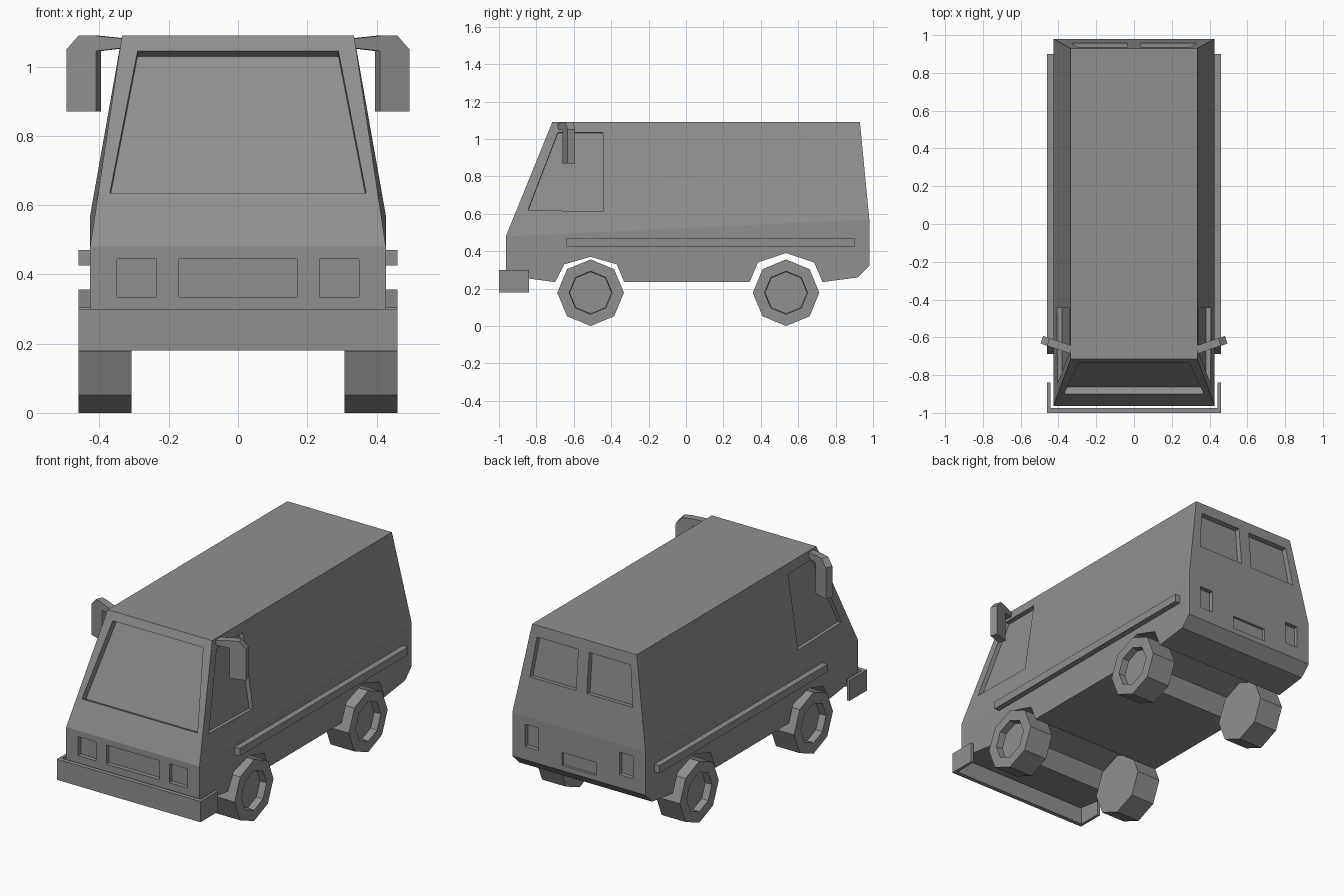
import bpy, bmesh
from mathutils import Vector

cube = bpy.data.objects.get("Cube")
if cube:
    bpy.data.objects.remove(cube, do_unlink=True)

paint = bpy.data.materials.new("plain_grey")
paint.use_nodes = True
GREY = (0.28, 0.28, 0.28, 1)
paint.diffuse_color = GREY
paint.node_tree.nodes["Principled BSDF"].inputs["Base Color"].default_value = GREY


def finish(name, bm):
    bmesh.ops.recalc_face_normals(bm, faces=bm.faces)
    mesh = bpy.data.meshes.new(name)
    bm.to_mesh(mesh)
    bm.free()
    mesh.materials.append(paint)
    ob = bpy.data.objects.new(name, mesh)
    bpy.context.collection.objects.link(ob)
    return ob


def loft(bm, rings):
    """Join rings of points into a closed solid."""
    vs = [[bm.verts.new(p) for p in ring] for ring in rings]
    n = len(vs[0])
    for a, b in zip(vs, vs[1:]):
        for i in range(n):
            j = (i + 1) % n
            bm.faces.new((a[i], a[j], b[j], b[i]))
    bm.faces.new(vs[0])
    bm.faces.new(vs[-1])


def prism(bm, pts, offset):
    offset = Vector(offset)
    loft(bm, [pts, [Vector(p) + offset for p in pts]])


def recess(bm, pts, outward, depth):
    """Cutter that sinks an outline into a surface."""
    n = Vector(outward).normalized()
    loft(bm, [[Vector(p) + n * 0.03 for p in pts],
              [Vector(p) - n * depth for p in pts]])


def box_pts(x0, x1, z0, z1, y):
    return [(x0, y, z0), (x1, y, z0), (x1, y, z1), (x0, y, z1)]


# Body: vertical lower sides with wheel arches, tapering upper cabin
W, ROOF_W, ROOF_Z = 0.427, 0.335, 1.09
lower = [(-0.963, 0.48), (-0.963, 0.27), (-0.70, 0.235),
         (-0.65, 0.33), (-0.51, 0.37), (-0.37, 0.33), (-0.33, 0.235),
         (0.34, 0.235), (0.385, 0.34), (0.535, 0.39), (0.685, 0.34),
         (0.73, 0.235), (0.92, 0.26), (0.98, 0.32), (0.98, 0.57)]
upper = [(0.93, ROOF_Z), (-0.715, ROOF_Z)]
bm = bmesh.new()
sides = []
for s in (-1, 1):
    low = [bm.verts.new((s * W, y, z)) for y, z in lower]
    top = [bm.verts.new((s * ROOF_W, y, z)) for y, z in upper]
    bm.faces.new(low)
    bm.faces.new((low[0], low[-1], top[0]))
    bm.faces.new((low[0], top[0], top[1]))
    sides.append(low + top)
a, b = sides
for i in range(len(a)):
    j = (i + 1) % len(a)
    bm.faces.new((a[i], a[j], b[j], b[i]))
body = finish("body", bm)

# Recessed windows, lamps, grille and number plate
bm = bmesh.new()


def front_y(z):
    return -0.963 + 0.248 * (z - 0.48) / 0.61


def rear_y(z):
    return 0.98 - 0.05 * (z - 0.57) / 0.52


def side_x(z):
    return W - (W - ROOF_W) * (z - 0.48) / 0.61


screen = [(-0.37, 0.635), (0.37, 0.635), (0.29, 1.045), (-0.29, 1.045)]
recess(bm, [(x, front_y(z), z) for x, z in screen], (0, -0.61, 0.248), 0.04)
recess(bm, box_pts(-0.17, 0.17, 0.335, 0.445, -0.963), (0, -1, 0), 0.025)
recess(bm, box_pts(-0.11, 0.11, 0.35, 0.425, 0.98), (0, 1, 0), 0.015)
door_window = [(-0.845, 0.62), (-0.445, 0.612), (-0.445, 1.035), (-0.685, 1.035)]
rear_window = [(0.035, 0.795), (0.33, 0.795), (0.30, 1.025), (0.035, 1.025)]
for s in (-1, 1):
    recess(bm, [(s * side_x(z), y, z) for y, z in door_window], (s * 0.61, 0, 0.092), 0.025)
    recess(bm, [(s * x, rear_y(z), z) for x, z in rear_window], (0, 0.52, 0.05), 0.03)
    recess(bm, box_pts(s * 0.235, s * 0.35, 0.335, 0.445, -0.963), (0, -1, 0), 0.025)
    recess(bm, box_pts(s * 0.26, s * 0.345, 0.395, 0.525, 0.98), (0, 1, 0), 0.025)
cutter = finish("recess_cutter", bm)
cutter.hide_render = True

mod = body.modifiers.new("recesses", "BOOLEAN")
mod.operation = "DIFFERENCE"
mod.solver = "EXACT"
mod.object = cutter
bpy.context.view_layer.update()
graph = bpy.context.evaluated_depsgraph_get()
cut_mesh = bpy.data.meshes.new_from_object(body.evaluated_get(graph))
body.modifiers.clear()
body.data = cut_mesh
bpy.data.objects.remove(cutter, do_unlink=True)

# Wrap-around front bumper
bm = bmesh.new()
half = [(0.46, -0.84), (0.46, -1.0), (-0.46, -1.0), (-0.46, -0.84),
        (-0.443, -0.84), (-0.443, -0.975), (0.443, -0.975), (0.443, -0.84)]
prism(bm, [(x, y, 0.18) for x, y in half], (0, 0, 0.12))
finish("front_bumper", bm)

# Parts on both sides
R = 0.178
mirror_outline = [(0.325, 1.08), (0.42, 1.09), (0.46, 1.09), (0.495, 1.05),
                  (0.495, 0.87), (0.41, 0.87), (0.41, 1.045), (0.325, 1.055)]
for side, s in (("right", -1), ("left", 1)):
    # Octagonal wheels with sunken hubs
    for end, y in (("front", -0.51), ("rear", 0.535)):
        bm = bmesh.new()
        rings = []
        for x, r in ((0.307, R), (0.46, R), (0.46, 0.115), (0.42, 0.112)):
            d = r * 0.7071
            rings.append([(s * x, y + u, R + v) for u, v in
                          ((r, 0), (d, d), (0, r), (-d, d),
                           (-r, 0), (-d, -d), (0, -r), (d, -d))])
        loft(bm, rings)
        finish(f"{end}_wheel_{side}", bm)

    # Side rubbing strip
    bm = bmesh.new()
    prism(bm, box_pts(s * 0.42, s * 0.46, 0.425, 0.47, -0.64), (0, 1.54, 0))
    finish(f"side_strip_{side}", bm)

    # Door mirror on a short arm, angled backwards
    bm = bmesh.new()
    pts = [(s * x, -0.687 + 0.34 * (x - 0.335), z) for x, z in mirror_outline]
    prism(bm, pts, (s * -0.014, 0.04, 0))
    finish(f"door_mirror_{side}", bm)
